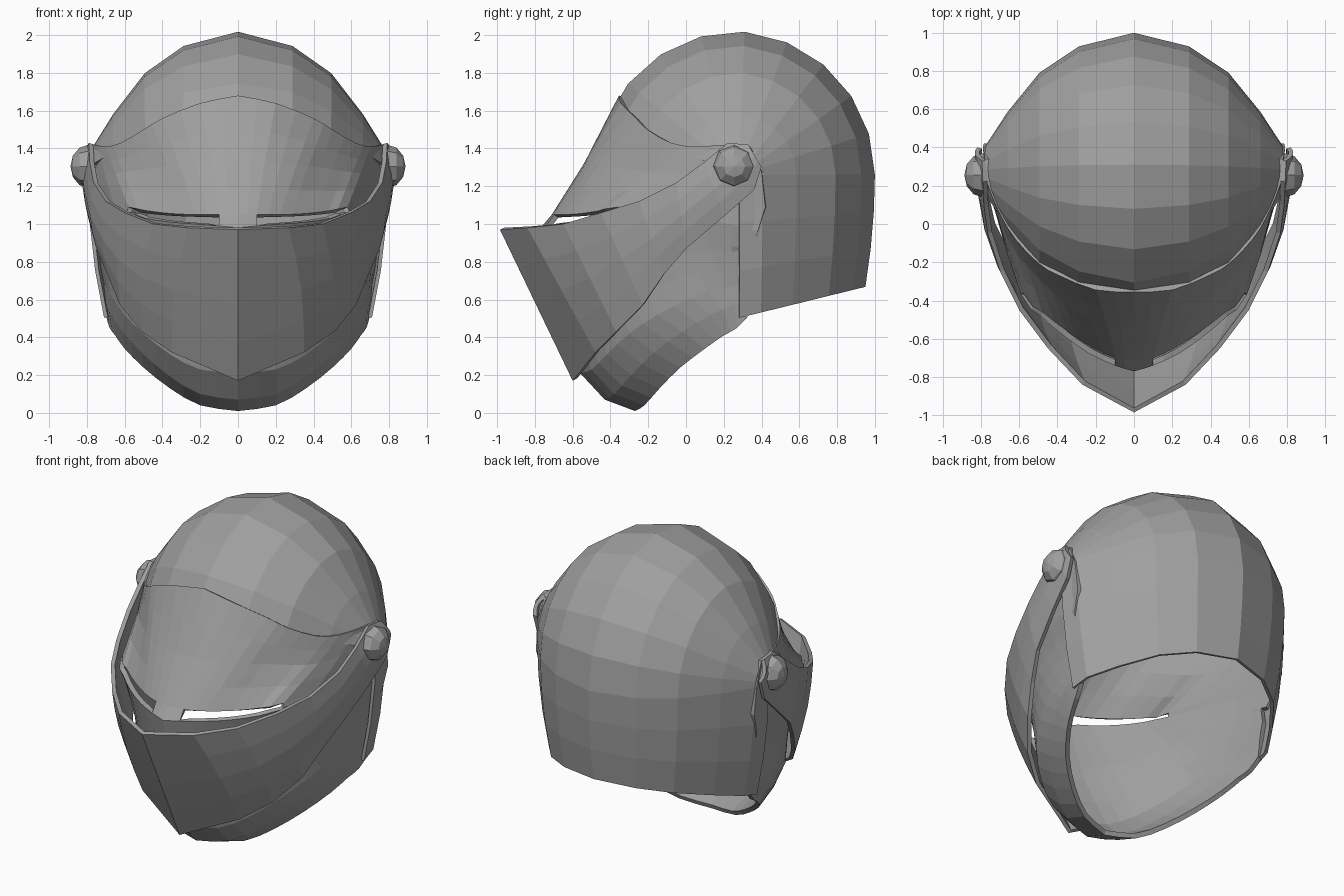
import bpy, bmesh, math
from mathutils import Vector

if "Cube" in bpy.data.objects:
    bpy.data.objects.remove(bpy.data.objects["Cube"])

steel = bpy.data.materials.new("grey_steel")
steel.diffuse_color = (0.35, 0.35, 0.35, 1)
steel.use_nodes = True
steel.node_tree.nodes["Principled BSDF"].inputs["Base Color"].default_value = steel.diffuse_color


def spline(pts, n):
    """Resample a point list with n steps per span (Catmull-Rom)."""
    p = [Vector(q) for q in pts]
    p = [2 * p[0] - p[1]] + p + [2 * p[-1] - p[-2]]
    out = []
    for i in range(1, len(p) - 2):
        a, b, c, d = p[i - 1:i + 3]
        for k in range(n):
            t = k / n
            out.append(0.5 * (2 * b + (c - a) * t + (2 * a - 5 * b + 4 * c - d) * t * t
                              + (3 * b - a - 3 * c + d) * t ** 3))
    return out + [p[-2]]


def mirrored_shell(name, rows, thick, hole=None):
    """Skin half rows (x >= 0), mirror them, and give the sheet thickness."""
    bm = bmesh.new()
    full = [[Vector((-p[0], p[1], p[2])) for p in reversed(r[1:])] + [Vector(p) for p in r]
            for r in rows]
    half = len(rows[0]) - 1
    grid = [[bm.verts.new(p) for p in r] for r in full]
    for j in range(len(grid) - 1):
        for i in range(2 * half):
            col = i - half if i >= half else half - 1 - i
            if hole and hole(j, col):
                continue
            bm.faces.new((grid[j][i], grid[j + 1][i], grid[j + 1][i + 1], grid[j][i + 1]))
    bmesh.ops.remove_doubles(bm, verts=bm.verts, dist=0.0005)
    me = bpy.data.meshes.new(name)
    bm.to_mesh(me)
    bm.free()
    me.materials.append(steel)
    ob = bpy.data.objects.new(name, me)
    bpy.context.collection.objects.link(ob)
    mod = ob.modifiers.new("thickness", "SOLIDIFY")
    mod.thickness, mod.offset = thick, -1
    return ob


# Skull: rings shrink toward the ear pivots, then drop into a neck skirt
CY, CZ = 0.28, 1.26
XS = [0, 0.28, 0.48, 0.645, 0.76, 0.775]
RS = [1, 0.9, 0.71, 0.42, 0.17, 0.0]
rows = []
for k in range(10):
    a = math.radians(158 - 158 * k / 9)
    rad = 0.74 - 0.04 * max(0, math.cos(a))
    rows.append([(x, CY + r * rad * math.cos(a), CZ + r * rad * math.sin(a))
                 for x, r in zip(XS, RS)])
for k in range(1, 4):
    t = k / 3
    row = []
    for x, r in zip(XS, RS):
        y = CY + r * (0.70 - 0.05 * t * t)
        bottom = 0.52 + 0.25 * (y - 0.33)
        row.append((x * (1 - 0.11 * t * t), y, CZ + (bottom - CZ) * t))
    rows.append(row)
mirrored_shell("skull", rows, 0.02)

# Face mask: brow edge, eye slit top and bottom, chin, lower rim
brow = [(0, -.355, 1.68), (.2, -.345, 1.64), (.4, -.265, 1.56), (.5, -.205, 1.5),
        (.62, -.08, 1.43), (.7, .05, 1.41), (.77, .22, 1.42), (.78, .34, 1.41)]
forehead = [(0, -.54, 1.32), (.14, -.53, 1.32), (.31, -.46, 1.31), (.43, -.35, 1.3),
            (.56, -.22, 1.28), (.65, -.1, 1.27), (.76, .17, 1.28), (.79, .40, 1.28)]
slit_top = [(0, -.71, 1.05), (.1, -.7, 1.05), (.22, -.645, 1.05), (.35, -.56, 1.055),
            (.48, -.46, 1.07), (.58, -.36, 1.09), (.73, .08, 1.11), (.785, .42, 1.09)]
slit_low = [(0, -.77, .98), (.1, -.74, .99), (.23, -.68, 1.0), (.36, -.59, 1.01),
            (.49, -.48, 1.03), (.59, -.37, 1.06), (.73, .08, 1.03), (.775, .38, .96)]
cheek = [(0, -.68, .55), (.14, -.63, .57), (.3, -.53, .62), (.45, -.4, .69),
         (.56, -.27, .76), (.64, -.12, .82), (.71, .13, .86), (.74, .345, .84)]
chin = [(0, -.56, .21), (.2, -.5, .23), (.36, -.42, .31), (.5, -.3, .42),
        (.6, -.15, .52), (.665, .03, .61), (.695, .2, .66), (.71, .345, .68)]
jaw = [(0, -.43, .07), (.2, -.38, .1), (.37, -.29, .2), (.51, -.17, .32),
       (.61, -.02, .43), (.67, .13, .52), (.695, .25, .57), (.705, .34, .6)]
rim = [(0, -.27, .01), (.2, -.22, .04), (.36, -.14, .13), (.5, -.03, .24),
       (.6, .1, .34), (.65, .2, .41), (.68, .27, .45), (.7, .335, .52)]
N = 2
keys = [spline(r, N) for r in (brow, forehead, slit_top, slit_low, cheek, chin, jaw, rim)]


def between(a, b, steps):
    return [[p.lerp(q, k / steps) for p, q in zip(a, b)] for k in range(1, steps + 1)]


# Small notch in the rear edge of the cheek
notch = [p.copy() for p in keys[4]]
notch[-1] += Vector((0, -.035, .035))
upper_cheek = [p.copy() for p in keys[4]]
upper_cheek = [p.lerp(q, 0.2) for p, q in zip(upper_cheek, keys[3])]
mask_rows = ([keys[0]] + between(keys[0], keys[1], 2) + between(keys[1], keys[2], 2)
             + [keys[3]] + [upper_cheek, notch] + [keys[4]][1:] + between(keys[4], keys[5], 2)
             + [keys[6], keys[7]])
mirrored_shell("face_mask", mask_rows, 0.03,
               lambda j, c: j == 4 and N <= c < 5 * N)

# Prow: pointed outer plate that narrows back to the pivots
prow_top = [(0, -.985, .97), (.27, -.84, .98), (.45, -.65, 1.0), (.6, -.45, 1.06),
            (.7, -.25, 1.12), (.765, -.05, 1.22), (.785, .1, 1.33), (.79, .22, 1.43),
            (.795, .33, 1.42)]
prow_low = [(0, -.6, .17), (.35, -.48, .32), (.51, -.37, .43), (.625, -.23, .57),
            (.69, -.12, .73), (.75, 0, .87), (.795, .2, 1.04), (.82, .36, 1.18),
            (.82, .4, 1.3)]
rows = []
for k in range(5):
    t = k / 4
    row = [Vector(a).lerp(Vector(b), t) for a, b in zip(prow_top, prow_low)]
    for p in row:
        if p.x > 0:
            p.x += 0.025 * math.sin(math.pi * t)
    rows.append(row)
mirrored_shell("prow", rows, 0.025)

# Pivot rivets
for side, name in ((1, "right_rivet"), (-1, "left_rivet")):
    bpy.ops.mesh.primitive_uv_sphere_add(
        segments=8, ring_count=6, radius=1, location=(side * 0.79, 0.255, 1.305),
        rotation=(0, math.pi / 2, 0))
    ob = bpy.context.object
    ob.name = name
    ob.scale = (0.115, 0.115, 0.097)
    ob.data.materials.append(steel)
